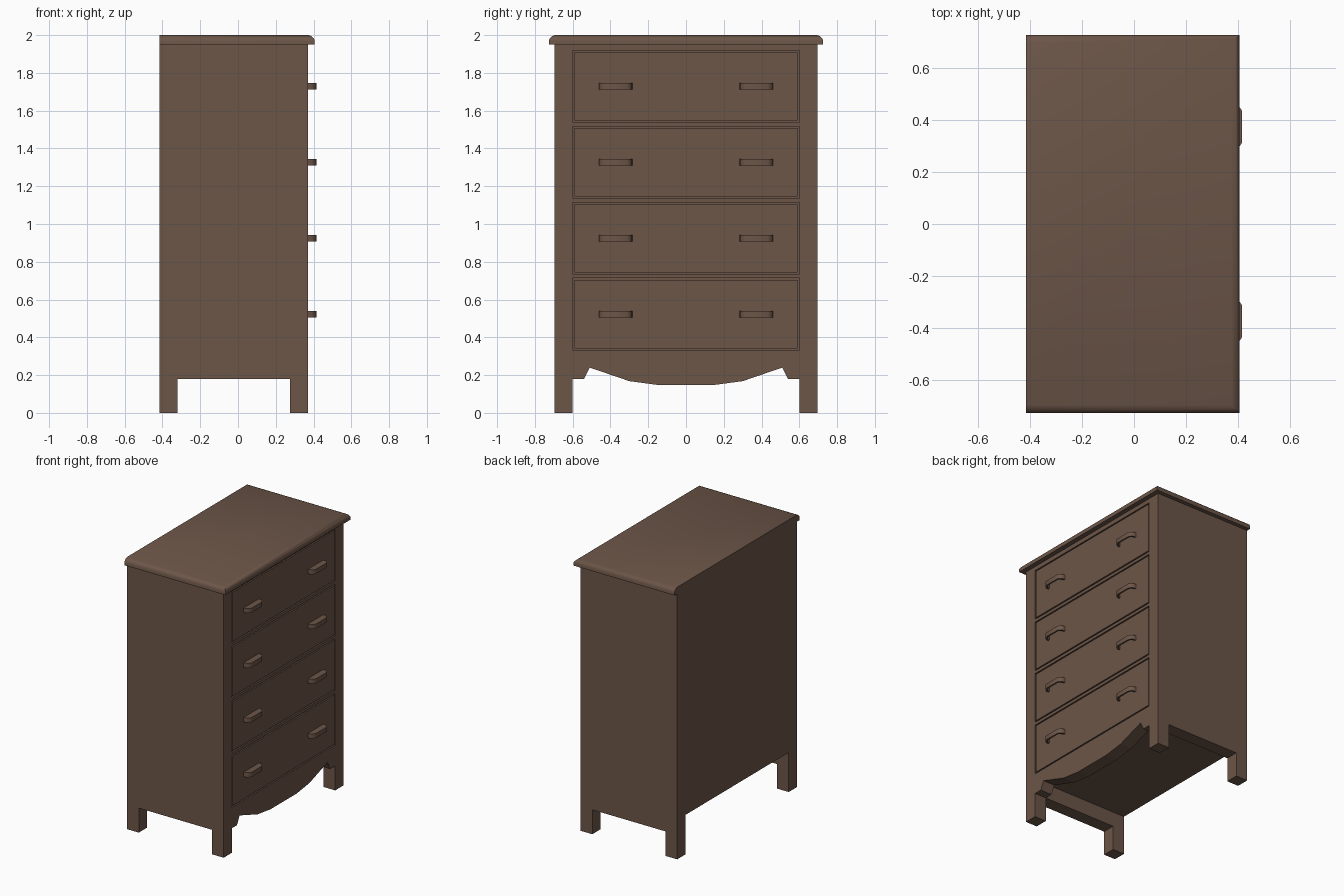
import bpy, bmesh, math

if "Cube" in bpy.data.objects:
    bpy.data.objects.remove(bpy.data.objects["Cube"])

wood = bpy.data.materials.new("brown wood")
wood.diffuse_color = (0.15, 0.092, 0.065, 1)
wood.use_nodes = True
wood.node_tree.nodes["Principled BSDF"].inputs["Base Color"].default_value = wood.diffuse_color


def make(name, bm):
    bmesh.ops.recalc_face_normals(bm, faces=bm.faces)
    me = bpy.data.meshes.new(name)
    bm.to_mesh(me)
    bm.free()
    ob = bpy.data.objects.new(name, me)
    bpy.context.collection.objects.link(ob)
    me.materials.append(wood)
    return ob


def prism(bm, a, b):
    """Closed solid between two matching rings of points."""
    va, vb = [bm.verts.new(p) for p in a], [bm.verts.new(p) for p in b]
    n = len(a)
    bm.faces.new(va)
    bm.faces.new(vb[::-1])
    for i in range(n):
        j = (i + 1) % n
        bm.faces.new((va[i], vb[i], vb[j], va[j]))


def along_x(profile, x0, x1):
    bm = bmesh.new()
    prism(bm, [(x0, y, z) for y, z in profile], [(x1, y, z) for y, z in profile])
    return bm


def box(name, x0, x1, y0, y1, z0, z1):
    return make(name, along_x([(y0, z0), (y1, z0), (y1, z1), (y0, z1)], x0, x1))


def smooth(ob, angle):
    bpy.ops.object.select_all(action='DESELECT')
    bpy.context.view_layer.objects.active = ob
    ob.select_set(True)
    bpy.ops.object.shade_smooth_by_angle(angle=math.radians(angle))


def cut(target, cutter):
    mod = target.modifiers.new("cut", 'BOOLEAN')
    mod.operation, mod.solver, mod.object = 'DIFFERENCE', 'EXACT', cutter
    bpy.ops.object.select_all(action='DESELECT')
    bpy.context.view_layer.objects.active = target
    target.select_set(True)
    bpy.ops.object.modifier_apply(modifier=mod.name)
    bpy.data.objects.remove(cutter)


BACK, FRONT, W, LEG = -0.415, 0.37, 0.695, 0.095
INNER = W - LEG

# carcass: solid block, cut underneath to leave legs, side skirts and shaped apron
body = box("carcass", BACK, FRONT, -W, W, 0, 1.95)
cut(body, box("under_cutter", -0.6, FRONT - LEG, -INNER, INNER, -0.1, 0.29))
cut(body, box("side_cutter", BACK + LEG, FRONT - LEG, -1, 1, -0.1, 0.18))
half = [(INNER, 0.18), (0.54, 0.18), (0.51, 0.24), (0.30, 0.168), (0.15, 0.148)]
apron = [(INNER, -0.1)] + half + [(-y, z) for y, z in half[::-1]] + [(-INNER, -0.1)]
cut(body, make("apron_cutter", along_x(apron, FRONT - LEG - 0.02, 0.5)))

# drawers: recess cut in the front, filled by a flush panel with a fine gap
GAP, DEPTH = 0.009, 0.012
for i in range(4):
    z0 = 0.333 + i * 0.402
    z1 = z0 + 0.38
    cut(body, box("recess_cutter", FRONT - DEPTH, 0.5, -INNER, INNER, z0, z1))
    box(f"drawer_{i + 1}", FRONT - DEPTH, FRONT, -INNER + GAP, INNER - GAP, z0 + GAP, z1 - GAP)

    # bowed pull handles, two per drawer
    zc = z0 + 0.19
    for side in (-1, 1):
        bm = bmesh.new()
        outer = [(0.368, 0.089), (0.388, 0.087), (0.403, 0.078), (0.415, 0.06)]
        inner = [(0.368, 0.077), (0.384, 0.075), (0.394, 0.069), (0.403, 0.055)]
        out = outer + [(x, -y) for x, y in outer[::-1]]
        inn = inner + [(x, -y) for x, y in inner[::-1]]
        ring = out + inn[::-1]
        yc = side * 0.373
        prism(bm, [(x, yc + y, zc - 0.017) for x, y in ring],
              [(x, yc + y, zc + 0.017) for x, y in ring])
        bmesh.ops.triangulate(bm, faces=[f for f in bm.faces if len(f.verts) > 4])
        smooth(make(f"handle_{i + 1}_{'left' if side < 0 else 'right'}", bm), 40)

# top board: overhanging front and sides, rounded upper edge, flush back
bm = bmesh.new()
rings = []
for inset, z in ((0, 1.95), (0, 1.975), (0.006, 1.985), (0.016, 1.994), (0.03, 2.0)):
    x, y = 0.405 - inset, 0.725 - inset
    rings.append([bm.verts.new(p) for p in
                  ((BACK, -y, z), (x, -y, z), (x, y, z), (BACK, y, z))])
for a, b in zip(rings, rings[1:]):
    for i in range(4):
        j = (i + 1) % 4
        bm.faces.new((a[i], a[j], b[j], b[i]))
bm.faces.new(rings[0][::-1])
bm.faces.new(rings[-1])
smooth(make("top_board", bm), 50)
